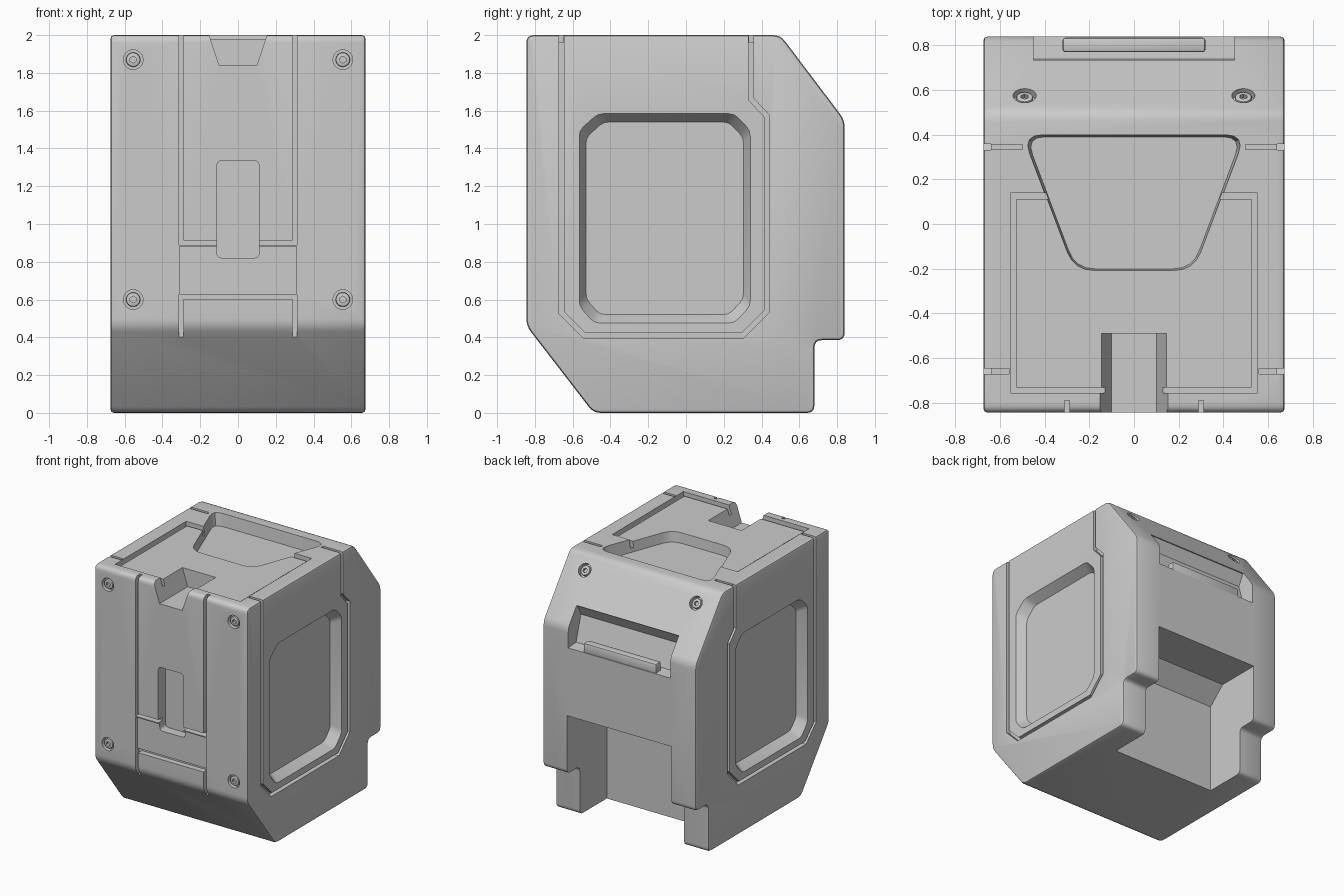
import bpy, bmesh, math
from mathutils import Vector, Matrix

if "Cube" in bpy.data.objects:
    bpy.data.objects.remove(bpy.data.objects["Cube"])

PLACE = {"x": lambda u, v, w: (w, u, v),
         "y": lambda u, v, w: (u, w, v),
         "z": lambda u, v, w: (u, v, w)}


def rounded(points, radius, steps=4):
    """Soften every corner of a 2D outline."""
    pts, out = [Vector(p) for p in points], []
    for i, p in enumerate(pts):
        a, b = pts[i - 1] - p, pts[(i + 1) % len(pts)] - p
        start = p + a.normalized() * min(radius, a.length * 0.45)
        end = p + b.normalized() * min(radius, b.length * 0.45)
        for k in range(steps + 1):
            t = k / steps
            out.append(start * (1 - t) ** 2 + p * 2 * t * (1 - t) + end * t * t)
    return out


def ribbon(points, width):
    """Outline of a constant-width band along a 2D path."""
    pts = [Vector(p) for p in points]
    left, right = [], []
    for i, p in enumerate(pts):
        dirs = []
        if i > 0:
            dirs.append((p - pts[i - 1]).normalized())
        if i < len(pts) - 1:
            dirs.append((pts[i + 1] - p).normalized())
        normals = [Vector((-d.y, d.x)) for d in dirs]
        miter = sum(normals, Vector((0, 0))).normalized()
        off = miter * (width / 2 / miter.dot(normals[0]))
        left.append(p + off)
        right.append(p - off)
    return left + right[::-1]


def prism(name, outline, axis, start, end, taper=1.0):
    """Extrude an outline along an axis; taper scales the far end."""
    pts = [Vector(p) for p in outline]
    mid = sum(pts, Vector((0, 0))) / len(pts)
    far = [mid + (p - mid) * taper for p in pts]
    bm = bmesh.new()
    a = [bm.verts.new(PLACE[axis](p.x, p.y, start)) for p in pts]
    b = [bm.verts.new(PLACE[axis](p.x, p.y, end)) for p in far]
    bm.faces.new(a)
    bm.faces.new(b[::-1])
    for i in range(len(a)):
        j = (i + 1) % len(a)
        bm.faces.new((a[j], a[i], b[i], b[j]))
    bmesh.ops.recalc_face_normals(bm, faces=bm.faces)
    return from_bmesh(name, bm)


def from_bmesh(name, bm):
    mesh = bpy.data.meshes.new(name)
    bm.to_mesh(mesh)
    bm.free()
    obj = bpy.data.objects.new(name, mesh)
    bpy.context.collection.objects.link(obj)
    return obj


def disc(name, centre, direction, radius, height, segments=24):
    bm = bmesh.new()
    turn = Vector(direction).to_track_quat("Z", "Y").to_matrix().to_4x4()
    bmesh.ops.create_cone(bm, cap_ends=True, segments=segments, radius1=radius,
                          radius2=radius, depth=height,
                          matrix=Matrix.Translation(centre) @ turn)
    return from_bmesh(name, bm)


def apply_all(obj):
    bpy.ops.object.select_all(action="DESELECT")
    bpy.context.view_layer.objects.active = obj
    obj.select_set(True)
    for mod in list(obj.modifiers):
        bpy.ops.object.modifier_apply(modifier=mod.name)


def bevel(obj, width, segments=2):
    mod = obj.modifiers.new("Bevel", "BEVEL")
    mod.width, mod.segments = width, segments
    mod.limit_method = "ANGLE"
    mod.angle_limit = math.radians(40)
    apply_all(obj)


def cut(obj, cutter):
    cutter.hide_render = True
    mod = obj.modifiers.new("Cut", "BOOLEAN")
    mod.operation, mod.solver, mod.object = "DIFFERENCE", "EXACT", cutter
    apply_all(obj)
    bpy.data.objects.remove(cutter)


def box_outline(u0, v0, u1, v1):
    return [(u0, v0), (u1, v0), (u1, v1), (u0, v1)]


# Main shell from its side profile
profile = [(-0.845, 2), (-0.845, 0.46), (-0.49, 0), (0.68, 0), (0.68, 0.385),
           (0.84, 0.385), (0.84, 1.55), (0.5, 2)]
body = prism("body", rounded(profile, 0.04), "x", -0.675, 0.675)
bevel(body, 0.018)

# Rear leg opening and grip recess
cut(body, prism("leg_opening", [(0.34, -0.1), (0.34, 0.72), (0.48, 0.85), (1, 0.85), (1, -0.1)],
                "x", -0.46, 0.46))
cut(body, prism("grip_recess", [(0.725, 1.69), (0.68, 1.6), (0.74, 1.4), (1, 1.38), (1, 1.69)],
                "x", -0.45, 0.45))

# Side windows and panel gaps
gap_path = [(-0.66, 2.1), (-0.66, 0.53), (-0.54, 0.41), (0.3, 0.41), (0.43, 0.54),
            (0.43, 1.57), (0.345, 1.66), (0.345, 2.1)]
window = [(-0.57, 0.56), (-0.49, 0.47), (0.26, 0.47), (0.345, 0.56),
          (0.345, 1.5), (0.26, 1.59), (-0.47, 1.59), (-0.57, 1.5)]
for s in (-1, 1):
    cut(body, prism("side_gap", ribbon(gap_path, 0.026), "x", s * 0.64, s * 0.8))
    cut(body, prism("window_recess", rounded(window, 0.03, 2), "x", s * 0.685, s * 0.6, 0.91))
    for y, inner in ((-0.66, 0.56), (0.345, 0.5)):
        cut(body, prism("top_gap", box_outline(s * inner, y - 0.012, s * 0.8, y + 0.012),
                        "z", 1.96, 2.1))

# Top lid: sunken panel, surrounding groove and tray
cut(body, prism("lid_sink", box_outline(-0.54, -0.74, 0.54, 0.12), "z", 1.98, 2.1))
lid_path = [(0.38, 0.125), (0.54, 0.125), (0.54, -0.745), (-0.54, -0.745),
            (-0.54, 0.125), (-0.38, 0.125)]
cut(body, prism("lid_groove", ribbon(lid_path, 0.026), "z", 1.93, 2.1))
tray = [(-0.5, 0.4), (0.5, 0.4), (0.27, -0.21), (-0.27, -0.21)]
cut(body, prism("tray_recess", rounded(tray, 0.09), "z", 2.005, 1.9, 0.97))

# Front latch strip: notch, grooves, catch and slot
cut(body, prism("front_notch", [(-0.17, 2.05), (-0.1, 1.84), (0.1, 1.84), (0.17, 2.05)],
                "y", -1, -0.49))
cut(body, prism("catch_sink", box_outline(-0.31, 0.625, 0.31, 0.88), "y", -1, -0.825))
strip_path = [(-0.3, 2.1), (-0.3, 0.9), (0.3, 0.9), (0.3, 2.1)]
catch_path = [(-0.3, 0.36), (-0.3, 0.615), (0.3, 0.615), (0.3, 0.36)]
for path, depth in ((strip_path, -0.79), (catch_path, -0.8)):
    cut(body, prism("front_groove", ribbon(path, 0.024), "y", -1, depth))
cut(body, prism("latch_slot", rounded(box_outline(-0.112, 0.82, 0.112, 1.335), 0.03),
                "y", -1, -0.75))

# Grip bar
bar = prism("grip_bar", box_outline(0.77, 1.37, 0.835, 1.465), "x", -0.32, 0.32)
bevel(bar, 0.012)

# Recessed screws on the front plate and the rear slope
parts = [body, bar]
front, slope = Vector((0, -1, 0)), Vector((0, 0.45, 0.34)).normalized()
for s in (-1, 1):
    spots = [("upper", (s * 0.555, -0.845, 1.87), front),
             ("lower", (s * 0.555, -0.845, 0.6), front),
             ("rear", (s * 0.49, 0.575, 1.9), slope)]
    for label, spot, normal in spots:
        spot = Vector(spot)
        side = "left" if s > 0 else "right"
        cut(body, disc("screw_hole", spot, normal, 0.052, 0.07))
        screw = disc(f"{label}_screw_{side}", spot - normal * 0.025, normal, 0.038, 0.04)
        bevel(screw, 0.008)
        cut(screw, disc("hex_socket", spot, normal, 0.018, 0.05, 6))
        parts.append(screw)

# Smooth shading with crisp edges
bpy.ops.object.select_all(action="DESELECT")
for part in parts:
    part.select_set(True)
bpy.context.view_layer.objects.active = body
bpy.ops.object.shade_smooth_by_angle(angle=math.radians(35))
